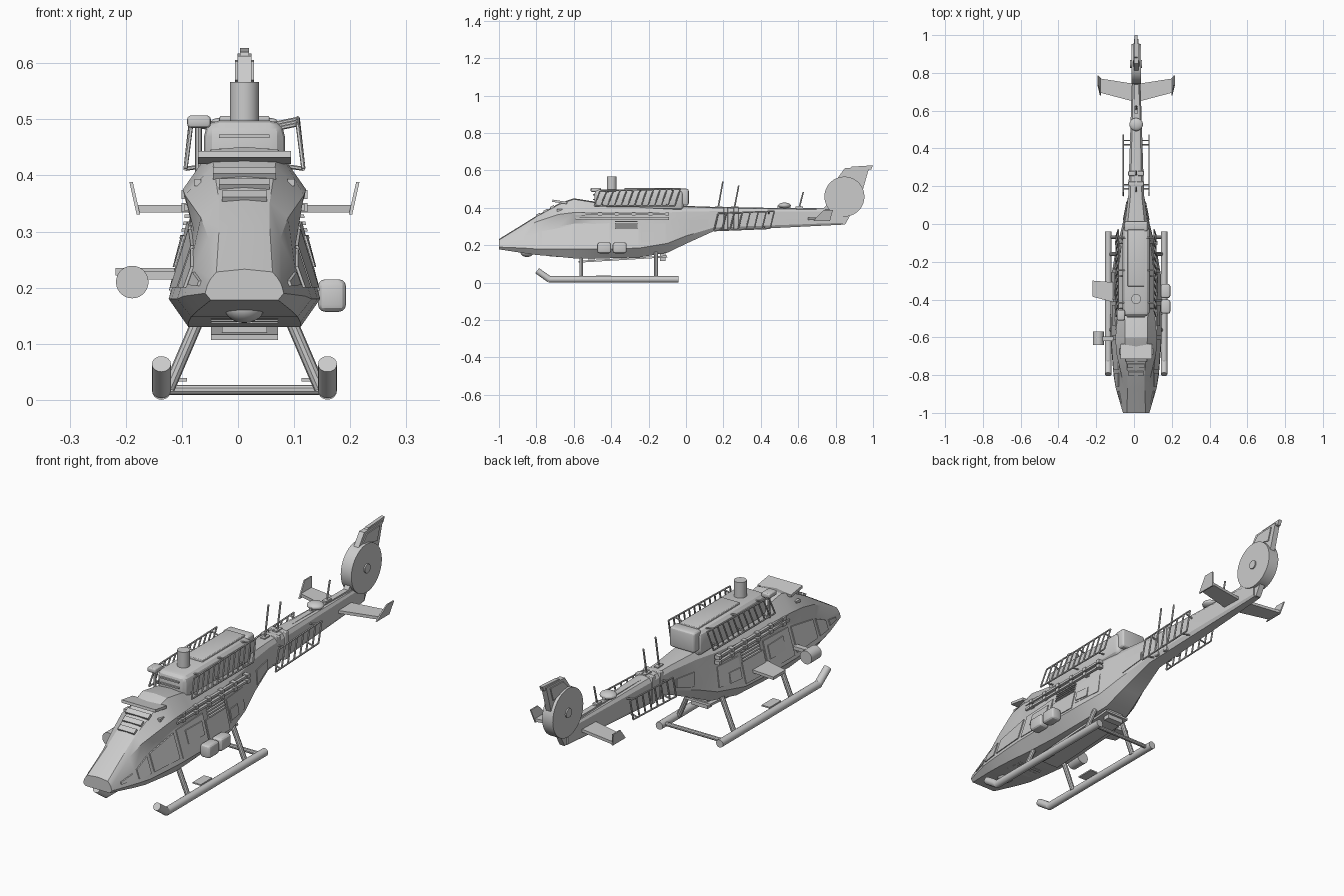
import bpy, bmesh, math
from mathutils import Vector, Matrix

if "Cube" in bpy.data.objects:
    bpy.data.objects.remove(bpy.data.objects["Cube"])

CX = 0.0115  # body axis sits slightly right of centre because of the side pods
grey = bpy.data.materials.new("light_grey")
grey.diffuse_color = (0.6, 0.6, 0.6, 1)
grey.use_nodes = True
grey.node_tree.nodes["Principled BSDF"].inputs["Base Color"].default_value = grey.diffuse_color

def finish(name, bm):
    bmesh.ops.recalc_face_normals(bm, faces=bm.faces[:])
    me = bpy.data.meshes.new(name)
    bm.to_mesh(me); bm.free()
    me.materials.append(grey)
    ob = bpy.data.objects.new(name, me)
    ob.location.x = CX
    bpy.context.collection.objects.link(ob)
    return ob

def box(name, lo, hi, bevel=0, tilt=0, roll=0):
    lo, hi = Vector(lo), Vector(hi)
    bm = bmesh.new()
    bmesh.ops.create_cube(bm, size=1)
    bmesh.ops.scale(bm, vec=hi - lo, verts=bm.verts)
    if bevel:
        bmesh.ops.bevel(bm, geom=bm.edges[:], offset=bevel, segments=3, affect='EDGES', profile=0.5)
    m = Matrix.Translation((lo + hi) / 2) @ Matrix.Rotation(tilt, 4, 'X') @ Matrix.Rotation(roll, 4, 'Y')
    bm.transform(m)
    return finish(name, bm)

def add_tube(bm, p, q, r, n):
    p, q = Vector(p), Vector(q)
    m = Matrix.Translation((p + q) / 2) @ (q - p).to_track_quat('Z', 'Y').to_matrix().to_4x4()
    bmesh.ops.create_cone(bm, cap_ends=True, segments=n, radius1=r, radius2=r, depth=(q - p).length, matrix=m)

def tubes(name, segs, r, n=8):
    bm = bmesh.new()
    for p, q in segs:
        add_tube(bm, p, q, r, n)
    return finish(name, bm)

def ball(name, c, size):
    bm = bmesh.new()
    bmesh.ops.create_uvsphere(bm, u_segments=20, v_segments=12, radius=1)
    bm.transform(Matrix.Translation(c) @ Matrix.Diagonal((*size, 1)))
    return finish(name, bm)

def prism(name, pts, a, b):
    """Extrude an outline between two offsets; pts are 3D functions of the offset."""
    bm = bmesh.new()
    A = [bm.verts.new(f) for f in pts(a)]
    B = [bm.verts.new(f) for f in pts(b)]
    bm.faces.new(A); bm.faces.new(B)
    for i in range(len(A)):
        j = (i + 1) % len(A)
        bm.faces.new((A[i], A[j], B[j], B[i]))
    return finish(name, bm)

# fuselage stations: y, heights (bottom, chine, waist, shoulder, top), half widths of the same
ST = [(-1.0, .178, .19, .205, .216, .228, .06, .07, .066, .06, .05),
      (-.87, .158, .185, .235, .288, .308, .085, .108, .09, .064, .045),
      (-.80, .148, .18, .27, .325, .352, .095, .12, .09, .078, .045),
      (-.68, .138, .18, .30, .365, .418, .1, .13, .09, .106, .055),
      (-.60, .13, .18, .315, .375, .446, .1, .135, .093, .11, .06),
      (-.50, .13, .18, .32, .372, .43, .095, .135, .096, .1, .06),
      (-.42, .13, .18, .325, .37, .405, .09, .135, .097, .096, .07),
      (-.25, .135, .185, .325, .37, .405, .085, .128, .095, .094, .068),
      (-.10, .16, .21, .33, .375, .405, .06, .096, .083, .077, .055),
      (0.0, .208, .25, .34, .38, .405, .048, .072, .066, .06, .045),
      (.15, .276, .295, .345, .382, .4, .03, .042, .042, .042, .03),
      (.84, .31, .32, .35, .38, .388, .014, .02, .02, .02, .014)]

def half(y):
    for a, b in zip(ST, ST[1:]):
        if y <= b[0]:
            t = (y - a[0]) / (b[0] - a[0])
            s = [u + (v - u) * t for u, v in zip(a, b)]
            return list(zip(s[6:], s[1:6]))
    return list(zip(ST[-1][6:], ST[-1][1:6]))

def side_x(y, z):
    h = half(y)
    for (x0, z0), (x1, z1) in zip(h, h[1:]):
        if z <= z1:
            return x0 + (x1 - x0) * (z - z0) / (z1 - z0)
    return h[-1][0]

bm = bmesh.new()
rings = []
for s in ST:
    h = half(s[0])
    ring = h + [(0, s[5] + .005)] + [(-x, z) for x, z in reversed(h)]
    rings.append([bm.verts.new((x, s[0], z)) for x, z in ring])
for A, B in zip(rings, rings[1:]):
    for i in range(len(A)):
        j = (i + 1) % len(A)
        bm.faces.new((A[i], A[j], B[j], B[i]))
bm.faces.new(rings[0]); bm.faces.new(rings[-1])
finish("fuselage", bm)

# plates that follow the body side: y range, z range at the front and rear end
def panel(name, y0, y1, za, zb, t=.005):
    q = [(y0, za[0]), (y1, zb[0]), (y1, zb[1]), (y0, za[1])]
    for s in (-1, 1):
        prism(name, lambda o: [(s * (side_x(y, z) + o), y, z) for y, z in q], -.006, t)

panel("nose_window", -.95, -.885, (.203, .212), (.205, .228))
panel("front_window", -.86, -.79, (.2, .238), (.2, .27))
panel("cockpit_window", -.77, -.61, (.2, .275), (.2, .305))
panel("front_door", -.59, -.41, (.195, .31), (.195, .318), .004)
panel("door_window", -.54, -.43, (.237, .293), (.237, .293), .008)
panel("rear_door", -.40, -.255, (.195, .285), (.195, .285), .004)
panel("rear_panel", -.24, -.11, (.215, .315), (.225, .315), .003)
panel("rear_hatch", -.235, -.17, (.225, .27), (.225, .27), .008)
panel("tail_panel", 0.02, .12, (.27, .335), (.3, .338), .004)
for i in range(4):
    z = .288 + i * .012
    panel("louvre", -.38, -.26, (z, z + .006), (z, z + .006), .01)
for z in (.343, .366):
    for s in (-1, 1):
        box("door_rail", (s * .102 - .006, -.59, z - .005), (s * .102 + .006, -.1, z + .005))
    for i in range(6):
        y = -.56 + i * .09
        for s in (-1, 1):
            box("rail_bracket", (s * .1 - .012, y, z - .008), (s * .1 + .012, y + .02, z + .008))

# engine cowling with roof panel, front vents and exhaust box
box("engine_cowling", (-.072, -.49, .385), (.072, -.01, .498), .028)
box("cowling_roof_panel", (-.045, -.33, .494), (.045, -.03, .506), .004)
box("exhaust_box", (-.062, -.04, .412), (.062, .015, .502), .012)
tubes("rotor_mast", [((0, -.397, .48), (0, -.397, .567))], .026, 24)
for z in (.442, .467):
    box("cowling_vent", (-.045, -.497, z), (.045, -.48, z + .006))

# canopy visor, vents and lamps
box("canopy_visor", (-.083, -.715, .426), (.083, -.635, .438), tilt=-.15)
for y, z, w in ((-.75, .382, .045), (-.715, .402, .056), (-.79, .36, .04)):
    box("canopy_vent", (-w, y - .012, z - .004), (w, y + .012, z + .008), tilt=.5)
for s in (-1, 1):
    box("canopy_lamp", (s * .083 - .006, -.69, .381), (s * .083 + .006, -.66, .394))
box("nose_lamp", (-.016, -1, .2), (.016, -.99, .208))
box("search_light", (-.102, -.51, .485), (-.06, -.455, .507), .007)
tubes("search_light_post", [((-.082, -.48, .39), (-.082, -.48, .49))], .006)

# slanted-bar guard frames along cowling and tail boom
def guard(name, y0, y1, bot, top, lean, n, struts):
    for s in (-1, 1):
        lo = lambda t: Vector((s * bot[0], y0 + (y1 - y0) * t, bot[1] + bot[2] * t))
        hi = lambda t: Vector((s * top[0], y0 + lean + (y1 - y0) * t, top[1] + top[2] * t))
        segs = [(lo(0), lo(1)), (hi(0), hi(1))]
        segs += [(lo(i / n), hi(i / n)) for i in range(n + 1)]
        for t in struts:
            segs += [(lo(t), (0, lo(t).y, lo(t).z + .015)), (hi(t), (0, hi(t).y, hi(t).z - .02))]
        tubes(name, segs, .0038, 6)

guard("cowling_guard", -.49, -.06, (.105, .412, 0), (.095, .49, .012), .03, 12, (.1, .5, .9))
guard("boom_guard", .15, .45, (.068, .278, .012), (.068, .37, .012), .022, 7, (.12, .9))

# tail boom fittings
for y in (.2, .255):
    box("boom_collar", (-.042, y, .283), (.042, y + .025, .404), .004)
box("boom_spine", (-.012, .29, .385), (.012, .8, .4))
ball("dome", (0, .527, .412), (.036, .034, .016))
box("dome_fin", (-.006, .49, .39), (.006, .56, .412))
for y, z0, z1 in ((.17, .39, .54), (.255, .38, .52), (.6, .38, .485)):
    tubes("whip_antenna", [((0, y, z0), (0, y + .027, z1))], .004, 6)
    box("antenna_base", (-.01, y - .015, .388), (.01, y + .025, .408))

# tail fin with shrouded rotor disc
FIN = [(.69, .345), (.765, .43), (.80, .545), (.85, .613), (.98, .617), (.935, .46), (.85, .31)]
prism("tail_fin", lambda x: [(x, y, z) for y, z in FIN], -.0125, .0125)
FP = [(.835, .57), (.865, .603), (.955, .606), (.935, .545)]
prism("fin_panel", lambda x: [(x, y, z) for y, z in FP], -.017, .017)
CAP = [(.87, .605), (.885, .62), (1.0, .627), (.99, .605)]
prism("fin_cap", lambda x: [(x, y, z) for y, z in CAP], -.008, .008)
tubes("tail_rotor_shroud", [((-.026, .847, .46), (.026, .847, .46))], .107, 40)
tubes("tail_rotor_hub", [((-.032, .847, .46), (.032, .847, .46))], .02, 16)

# horizontal stabiliser with outward tilted end plates
for s in (-1, 1):
    prism("stabiliser", lambda z: [(0, .645, z), (s * .19, .695, z), (s * .19, .77, z), (s * .03, .745, z), (0, .745, z)], .334, .347)
    prism("end_plate", lambda o: [(s * (.186 + o), .68, .33), (s * (.186 + o), .77, .33),
                                  (s * (.199 + o), .785, .388), (s * (.199 + o), .735, .388)], 0, .006)

# landing skids
for s in (-1, 1):
    x = s * .148
    tubes("skid", [((x, -.735, .0172), (x, -.04, .0172)), ((x, -.73, .0172), (x, -.796, .064))], .017, 16)
    for y in (-.56, -.16):
        tubes("skid_leg", [((s * .135, y, .02), (s * .075, y, .16))], .011, 10)
    box("skid_step", (s * .122 - .02, -.48, .033), (s * .122 + .02, -.40, .039))
tubes("skid_crossbar", [((-.148, -.07, .018), (.148, -.07, .018))], .009, 10)

# belly: tilted tray, slats and sensor ball
box("belly_tray", (-.06, -.575, .121), (.06, -.1, .131), tilt=.06)
for y in (-.52, -.14):
    box("tray_mount", (-.04, y, .115), (.04, y + .03, .18))
for i in range(4):
    box("chin_slat", (-.06, -.80 + i * .035, .148 - i * .004), (.06, -.785 + i * .035, .16))
ball("sensor_ball", (0, -.85, .165), (.036, .036, .028))

# right side pods
for y in (-.475, -.392):
    box("side_pod", (.131, y, .157), (.181, y + .075, .215), .013)
    box("side_pod_mount", (.09, y + .02, .175), (.14, y + .055, .197))

# left side: stub wing and lamp cylinder on a bracket
prism("stub_wing", lambda z: [(-.10, -.42, z), (-.23, -.385, z), (-.23, -.30, z), (-.10, -.31, z)], .222, .235)
tubes("side_lamp", [((-.2, -.64, .21), (-.2, -.57, .21))], .029, 28)
box("side_lamp_bracket", (-.2, -.62, .215), (-.10, -.595, .23))

# smooth shading that keeps the hard edges
bpy.ops.object.select_all(action='SELECT')
bpy.context.view_layer.objects.active = bpy.context.scene.objects["fuselage"]
bpy.ops.object.shade_smooth_by_angle(angle=math.radians(25))
